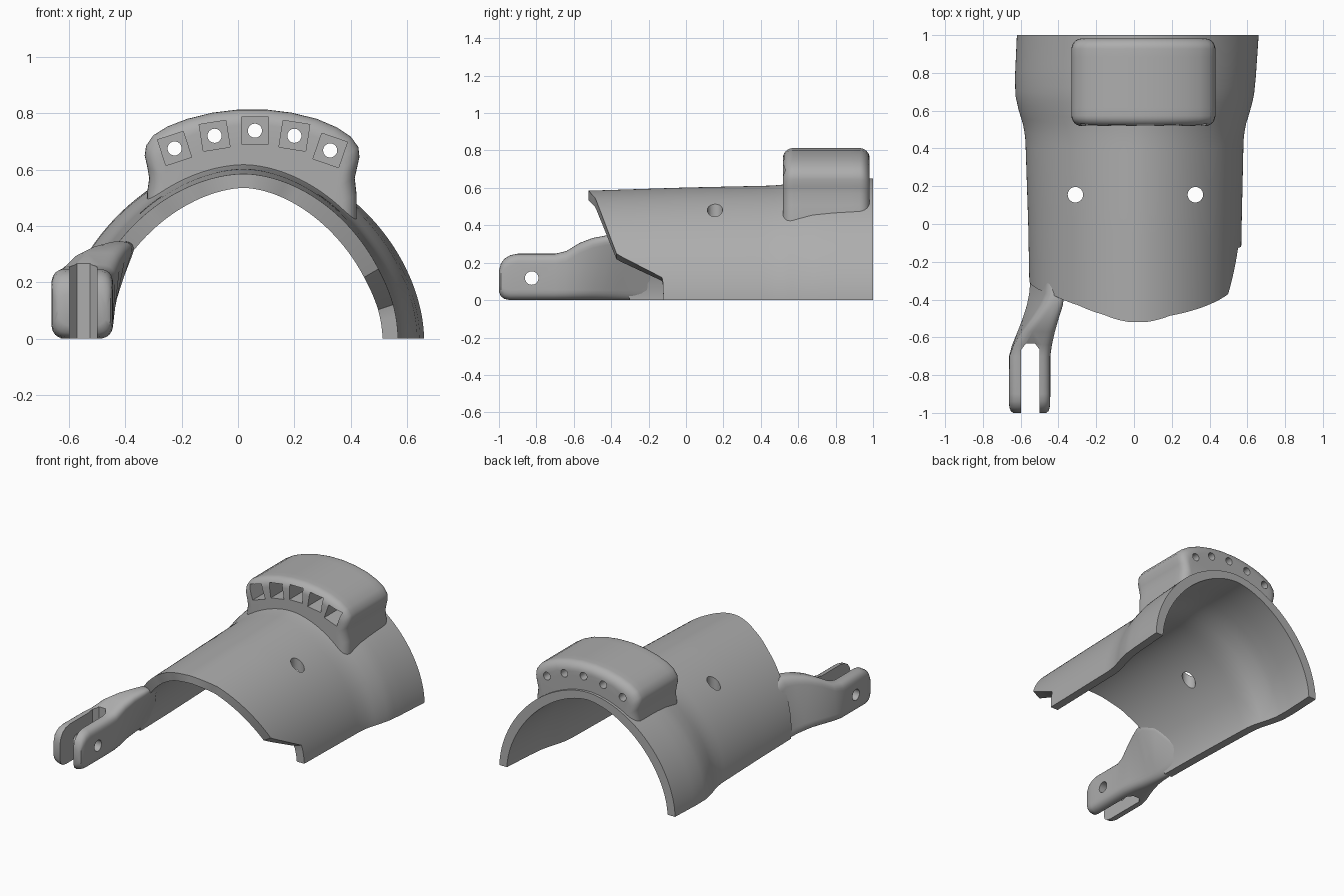
import bpy, bmesh, math
from mathutils import Vector, Matrix

cube = bpy.data.objects.get("Cube")
if cube:
    bpy.data.objects.remove(cube, do_unlink=True)

grey = bpy.data.materials.new("plain grey")
grey.use_nodes = True
tone = (0.42, 0.42, 0.42, 1)
grey.diffuse_color = tone
grey.node_tree.nodes["Principled BSDF"].inputs["Base Color"].default_value = tone


def finish(name, bm):
    bmesh.ops.recalc_face_normals(bm, faces=bm.faces)
    mesh = bpy.data.meshes.new(name)
    bm.to_mesh(mesh)
    bm.free()
    mesh.materials.append(grey)
    obj = bpy.data.objects.new(name, mesh)
    bpy.context.collection.objects.link(obj)
    return obj


def loft(name, rings):
    """Skin closed rings of equal length and cap both ends."""
    bm = bmesh.new()
    loops = [[bm.verts.new(p) for p in ring] for ring in rings]
    n = len(loops[0])
    for a, b in zip(loops, loops[1:]):
        for i in range(n):
            j = (i + 1) % n
            bm.faces.new((a[i], a[j], b[j], b[i]))
    bm.faces.new(loops[0])
    bm.faces.new(loops[-1])
    return finish(name, bm)


def activate(obj):
    bpy.ops.object.select_all(action='DESELECT')
    obj.select_set(True)
    bpy.context.view_layer.objects.active = obj


def cut(obj, cutter):
    mod = obj.modifiers.new("cut", 'BOOLEAN')
    mod.operation = 'DIFFERENCE'
    mod.solver = 'EXACT'
    mod.object = cutter
    activate(obj)
    bpy.ops.object.modifier_apply(modifier=mod.name)
    bpy.data.objects.remove(cutter, do_unlink=True)


def smooth(obj, angle):
    activate(obj)
    bpy.ops.object.shade_smooth_by_angle(angle=math.radians(angle))


def drills(name, matrices, radius, depth):
    bm = bmesh.new()
    for m in matrices:
        bmesh.ops.create_cone(bm, cap_ends=True, segments=32, radius1=radius,
                              radius2=radius, depth=depth, matrix=m)
    return finish(name, bm)


def table(rows, key):
    """Linear lookup of the values that follow each row's key."""
    if key <= rows[0][0]:
        return rows[0][1:]
    for a, b in zip(rows, rows[1:]):
        if key <= b[0]:
            f = (key - a[0]) / (b[0] - a[0])
            return tuple(p + (q - p) * f for p, q in zip(a[1:], b[1:]))
    return rows[-1][1:]


# Arched cuff: left half-width, right half-width and height along y
MID = 0.02
SIZES = [(-0.52, 0.57, 0.54, 0.585), (0, 0.58, 0.55, 0.602), (0.45, 0.595, 0.56, 0.612),
         (0.52, 0.605, 0.57, 0.617), (0.6, 0.63, 0.595, 0.628), (0.68, 0.648, 0.615, 0.638),
         (0.78, 0.65, 0.625, 0.644), (1, 0.64, 0.64, 0.65)]
EDGE_PLUS = [(0, -0.12), (0.12, -0.125), (0.25, -0.37), (0.33, -0.40),
             (0.48, -0.455), (0.56, -0.485), (0.6, -0.52)]
EDGE_MINUS = [(0, -0.3), (0.34, -0.375), (0.48, -0.43), (0.56, -0.48), (0.6, -0.52)]


def arch(t, y, inset, power):
    minus, plus, height = table(SIZES, y)
    c, s = math.cos(t), max(math.sin(t), 0)
    width = (plus if c > 0 else minus) - inset * 1.1
    x = MID + math.copysign(width * abs(c) ** (2 / power), c)
    return Vector((x, y, (height - inset) * s ** (2 / power)))


def arch_height(x, y, inset):
    minus, plus, height = table(SIZES, y)
    r = abs(x - MID) / ((plus if x > MID else minus) - inset)
    return (height - inset) * max(1 - r ** 1.8, 0) ** (1 / 1.8)


rings = []
AROUND, ALONG = 80, 36
for i in range(AROUND + 1):
    t = math.pi * i / AROUND
    level = arch(t, 0, 0, 1.82).z
    front = table(EDGE_PLUS if t < math.pi / 2 else EDGE_MINUS, level)[0]
    ys = [front + (1 - front) * k / ALONG for k in range(ALONG + 1)]
    rings.append([arch(t, y, 0, 1.82) for y in ys] +
                 [arch(t, y, 0.05, 1.74) for y in reversed(ys)])
cuff = loft("cuff", rings)
cut(cuff, drills("strap_hole_cutter", [Matrix.Translation((x, 0.155, 0.5))
                                       for x in (-0.31, 0.325)], 0.041, 0.6))
smooth(cuff, 32)


# Hinge arm: rounded four-corner sections swept along y
def rounded(corners, r, y, steps=6):
    pts = []
    for i, p in enumerate(corners):
        p = Vector(p)
        a, b = Vector(corners[i - 1]) - p, Vector(corners[(i + 1) % 4]) - p
        a = p + a.normalized() * min(r, a.length * 0.45)
        b = p + b.normalized() * min(r, b.length * 0.45)
        for k in range(steps + 1):
            f = k / steps
            q = a * (1 - f) ** 2 + p * 2 * f * (1 - f) + b * f * f
            pts.append((q.x, y, q.y))
    return pts


# y, bottom outer x, bottom inner x, top outer x, top inner x, bottom z, top z
ARM = [(-1, -0.64, -0.465, -0.64, -0.465, 0.045, 0.16),
       (-0.99, -0.652, -0.452, -0.652, -0.452, 0.02, 0.195),
       (-0.97, -0.66, -0.446, -0.66, -0.446, 0.006, 0.222),
       (-0.94, -0.662, -0.444, -0.662, -0.444, 0, 0.24),
       (-0.9, -0.662, -0.443, -0.662, -0.443, 0, 0.248),
       (-0.7, -0.662, -0.443, -0.66, -0.443, 0, 0.248),
       (-0.64, -0.648, -0.445, -0.635, -0.432, 0, 0.262),
       (-0.57, -0.622, -0.455, -0.59, -0.412, 0, 0.305),
       (-0.5, -0.598, -0.472, -0.535, -0.388, 0, 0.332),
       (-0.43, -0.578, -0.488, -0.485, -0.362, 0, 0.345),
       (-0.37, -0.566, -0.497, -0.455, -0.355, 0, 0.345),
       (-0.28, -0.557, -0.505, -0.45, -0.385, 0, 0.31),
       (-0.16, -0.552, -0.515, -0.515, -0.48, 0, 0.16)]
arm = loft("hinge_arm", [rounded([(a, lo), (b, lo), (d, hi), (c, hi)], 0.055, y)
                         for y, a, b, c, d, lo, hi in ARM])
slot = [(-0.597, -1.1), (-0.5, -1.1), (-0.5, -0.665), (-0.525, -0.632),
        (-0.572, -0.632), (-0.597, -0.665)]
cut(arm, loft("slot_cutter", [[(x, y, z) for x, y in slot] for z in (-0.1, 0.5)]))
cut(arm, drills("pin_hole_cutter", [Matrix.Translation((-0.55, -0.825, 0.118)) @
                                    Matrix.Rotation(math.pi / 2, 4, 'Y')], 0.036, 0.5))
smooth(arm, 35)

# Tensioner block: domed outline swept along y, its underside sunk in the cuff
DOME = [(-0.322, 0.52), (-0.315, 0.57), (-0.322, 0.61), (-0.331, 0.65), (-0.326, 0.685),
        (-0.3, 0.722), (-0.25, 0.753), (-0.18, 0.78), (-0.09, 0.802), (0, 0.813),
        (0.1, 0.813), (0.19, 0.802), (0.28, 0.78), (0.35, 0.75), (0.4, 0.717),
        (0.427, 0.68), (0.431, 0.645), (0.422, 0.605), (0.414, 0.57), (0.421, 0.51)]
CENTRE = 0.05
ROUND, FRONT, BACK = 0.055, 0.518, 0.982
ends = [(ROUND * (1 - math.cos(a)), ROUND * (1 - math.sin(a)))
        for a in (math.pi / 2 * k / 6 for k in range(7))]
stations = [(FRONT + d, i) for d, i in ends]
stations += [(FRONT + ROUND + (BACK - FRONT - 2 * ROUND) * k / 8, 0) for k in range(1, 8)]
stations += [(BACK - d, i) for d, i in reversed(ends)]
rings = []
for y, inset in stations:
    sx, sz = 1 - inset / 0.38, 1 - inset / 0.5
    ring = [(CENTRE + (x - CENTRE) * sx, y, 0.32 + (z - 0.32) * sz) for x, z in DOME]
    left, right = ring[0][0], ring[-1][0]
    under = []
    for k in range(21):
        x = right + (left - right) * k / 20
        under.append((x, y, arch_height(x, y, 0.025)))
    rings.append(ring + under)
block = loft("tensioner_block", rings)

# Five square pockets with cord holes running out of the back
POCKETS = [(-0.225, 0.675, 18), (-0.083, 0.72, 9), (0.06, 0.738, 0),
           (0.2, 0.72, -9), (0.327, 0.668, -19)]
bm = bmesh.new()
for x, z, tilt in POCKETS:
    bmesh.ops.create_cube(bm, size=1, matrix=Matrix.Translation((x, 0.6, z)) @
                          Matrix.Rotation(math.radians(-tilt), 4, 'Y') @
                          Matrix.Diagonal((0.096, 0.3, 0.096, 1)))
cut(block, finish("pocket_cutter", bm))
cut(block, drills("cord_hole_cutter", [Matrix.Translation((x, 0.8, z)) @
                                       Matrix.Rotation(math.pi / 2, 4, 'X')
                                       for x, z, tilt in POCKETS], 0.025, 0.8))
smooth(block, 35)
